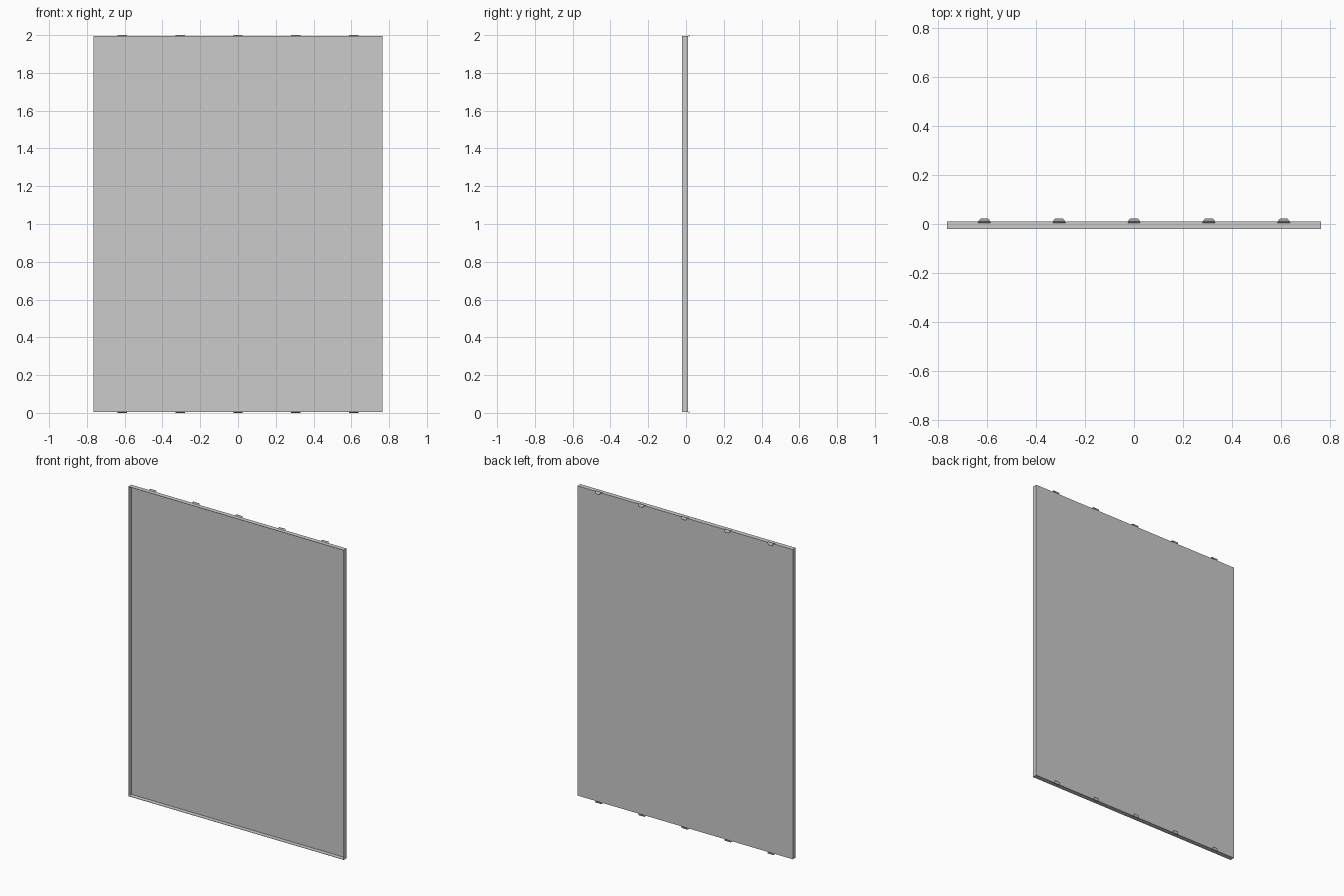
import bpy, bmesh

if "Cube" in bpy.data.objects:
    bpy.data.objects.remove(bpy.data.objects["Cube"])

W, Z0, Z1 = 0.765, 0.006, 1.994      # panel half width, bottom, top
YF, YB, T = -0.0205, 0.0095, 0.002   # front rim, back face, sheet thickness


def finish(name, bm):
    bmesh.ops.recalc_face_normals(bm, faces=bm.faces[:])
    me = bpy.data.meshes.new(name)
    bm.to_mesh(me)
    bm.free()
    ob = bpy.data.objects.new(name, me)
    bpy.context.collection.objects.link(ob)
    return ob


# Sheet panel with folded flanges, open towards the front
bm = bmesh.new()
rings = []
for w, y in ((0, YB), (0, YF), (T, YF), (T, YB - T)):
    rings.append([bm.verts.new((x, y, z)) for x, z in (
        (-W + w, Z0 + w), (W - w, Z0 + w), (W - w, Z1 - w), (-W + w, Z1 - w))])
for a, b in zip(rings, rings[1:]):
    for i in range(4):
        j = (i + 1) % 4
        bm.faces.new((a[i], a[j], b[j], b[i]))
bm.faces.new(rings[0])
bm.faces.new(rings[-1])
finish("tray_panel", bm)

# Hooked tab section: y, outer z offset from the edge, half width
SECTION = ((0.005, 0.0, 0.025), (0.010, 0.006, 0.025), (0.016, 0.006, 0.022),
           (0.0195, 0.002, 0.018), (0.0225, -0.008, 0.015))


def hook_tab(name, cx, edge, sign):
    bm = bmesh.new()
    rows = []
    for y, dz, hw in SECTION:
        rows.append([bm.verts.new((cx + sx * hw, y - d * 0.5, edge + sign * (dz - d)))
                     for sx, d in ((-1, 0), (1, 0), (1, T), (-1, T))])
    for a, b in zip(rows, rows[1:]):
        for i in range(4):
            j = (i + 1) % 4
            bm.faces.new((a[i], a[j], b[j], b[i]))
    bm.faces.new(rows[0])
    bm.faces.new(rows[-1])
    finish(name, bm)


# Five tabs along the top edge and five along the bottom edge
for k in range(-2, 3):
    hook_tab("top_hook_tab", k * 0.306, Z1, 1)
    hook_tab("bottom_hook_tab", k * 0.306, Z0, -1)
